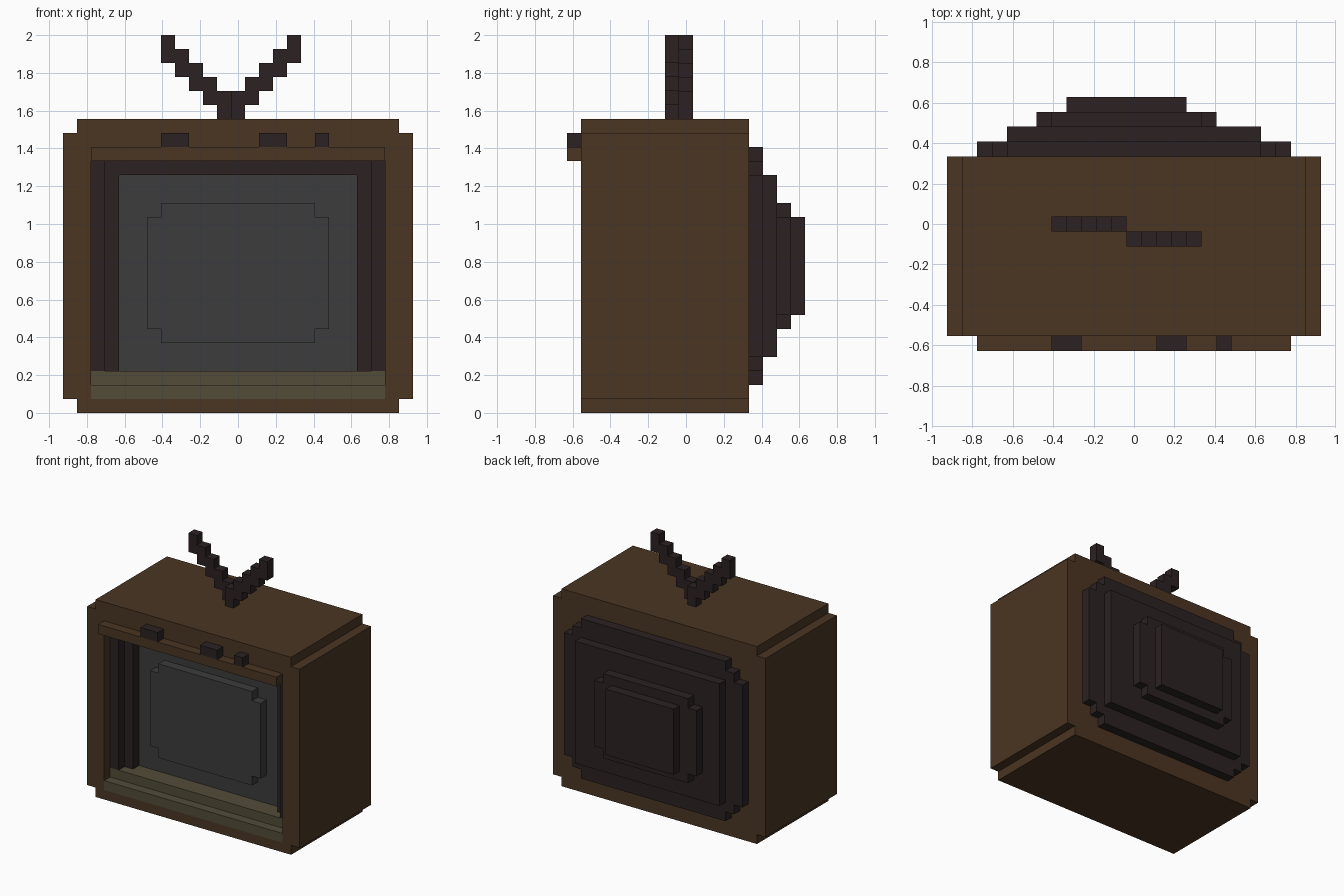
import bpy, bmesh
from mathutils import Vector

if "Cube" in bpy.data.objects:
    bpy.data.objects.remove(bpy.data.objects["Cube"])

V = 2 / 27  # one block of the grid


def material(name, rgb):
    m = bpy.data.materials.new(name)
    m.diffuse_color = (*rgb, 1)
    m.use_nodes = True
    m.node_tree.nodes["Principled BSDF"].inputs["Base Color"].default_value = m.diffuse_color
    return m


WOOD = material("brown wood", (0.069, 0.036, 0.0160))
DARK = material("dark plastic", (0.025, 0.0155, 0.016))
GLASS = material("grey glass", (0.045, 0.045, 0.045))
OLIVE = material("olive panel", (0.084, 0.072, 0.040))


def prism(name, profile, a, b, mat, axis="y"):
    """Extrude a flat outline (in blocks) from a to b along y or x."""
    bm = bmesh.new()
    def place(p, d):
        return Vector((p[0], d, p[1]) if axis == "y" else (d, p[0], p[1])) * V
    face = bm.faces.new([bm.verts.new(place(p, a)) for p in profile])
    ext = bmesh.ops.extrude_face_region(bm, geom=[face])
    moved = [g for g in ext["geom"] if isinstance(g, bmesh.types.BMVert)]
    step = place((0, 0), b - a)
    bmesh.ops.translate(bm, verts=moved, vec=step)
    bmesh.ops.recalc_face_normals(bm, faces=bm.faces)
    me = bpy.data.meshes.new(name)
    bm.to_mesh(me)
    bm.free()
    me.materials.append(mat)
    ob = bpy.data.objects.new(name, me)
    bpy.context.collection.objects.link(ob)
    return ob


def stepped(*rects):
    """Outline of overlapping rectangles (x0, x1, z0, z1), tallest first, widest last."""
    def corner(xi, zi):
        pts = []
        for i, r in enumerate(rects):
            if i:
                pts.append((rects[i - 1][xi], r[zi]))
            pts.append((r[xi], r[zi]))
        return pts
    return corner(1, 3) + corner(1, 2)[::-1] + corner(0, 2) + corner(0, 3)[::-1]


def box(name, x0, x1, y0, y1, z0, z1, mat):
    return prism(name, stepped((x0, x1, z0, z1)), y0, y1, mat)


# Wooden cabinet with notched edges and a front opening
cabinet = prism("cabinet", stepped((-11.5, 11.5, 0, 21), (-12.5, 12.5, 1, 20)), -7.5, 4.5, WOOD)
cutter = box("opening_cutter", -10.5, 10.5, -9, -3.5, 1, 18, WOOD)
cutter.hide_render = True
cutter.hide_viewport = True
cut = cabinet.modifiers.new("opening", "BOOLEAN")
cut.operation = "DIFFERENCE"
cut.solver = "EXACT"
cut.object = cutter

# Trim ledge with control knobs
box("trim_ledge", -10.5, 10.5, -8.5, -7.5, 18, 19, WOOD)
for i, (x0, x1) in enumerate([(-5.5, -3.5), (1.5, 3.5), (5.5, 6.5)]):
    box(f"knob_{i + 1}", x0, x1, -8.5, -7.5, 19, 20, DARK)

# Stepped bezel around the screen
for side, s in (("left", -1), ("right", 1)):
    a, b = sorted((9.5 * s, 10.5 * s))
    box(f"bezel_column_{side}", a, b, -6.5, -3.5, 3, 18, DARK)
prism("bezel_inner", [(-9.5, 3), (-9.5, 18), (9.5, 18), (9.5, 3),
                      (8.5, 3), (8.5, 17), (-8.5, 17), (-8.5, 3)], -5.5, -3.5, DARK)

# Screen with raised centre
box("screen", -8.5, 8.5, -4.5, -3.5, 3, 17, GLASS)
prism("screen_bulge", stepped((-5.5, 5.5, 5, 15), (-6.5, 6.5, 6, 14)), -5.5, -4.5, GLASS)

# Stepped sill under the screen
prism("lower_sill", [(-7.5, 1), (-7.5, 2), (-6.5, 2), (-6.5, 3), (-3.5, 3), (-3.5, 1)],
      -10.5, 10.5, OLIVE, axis="x")

# Tube housing tapering off the back
housing = [
    stepped((-8.5, 8.5, 2, 19), (-9.5, 9.5, 3, 18), (-10.5, 10.5, 4, 17)),
    stepped((-8.5, 8.5, 4, 17)),
    stepped((-5.5, 4.5, 6, 15), (-6.5, 5.5, 7, 14)),
    stepped((-4.5, 3.5, 7, 14)),
]
for i, outline in enumerate(housing):
    prism(f"tube_housing_{i + 1}", outline, 4.5 + i, 5.5 + i, DARK)

# V-shaped antenna, each rod a staircase of blocks
for side, s, y in (("left", -1, -0.5), ("right", 1, -1.5)):
    start = -0.5
    for i in range(5):
        x0, x1 = sorted((start + s * i, start + s * (i + 1)))
        box(f"antenna_{side}_{i + 1}", x0, x1, y, y + 1, 21 + i, 23 + i, DARK)
